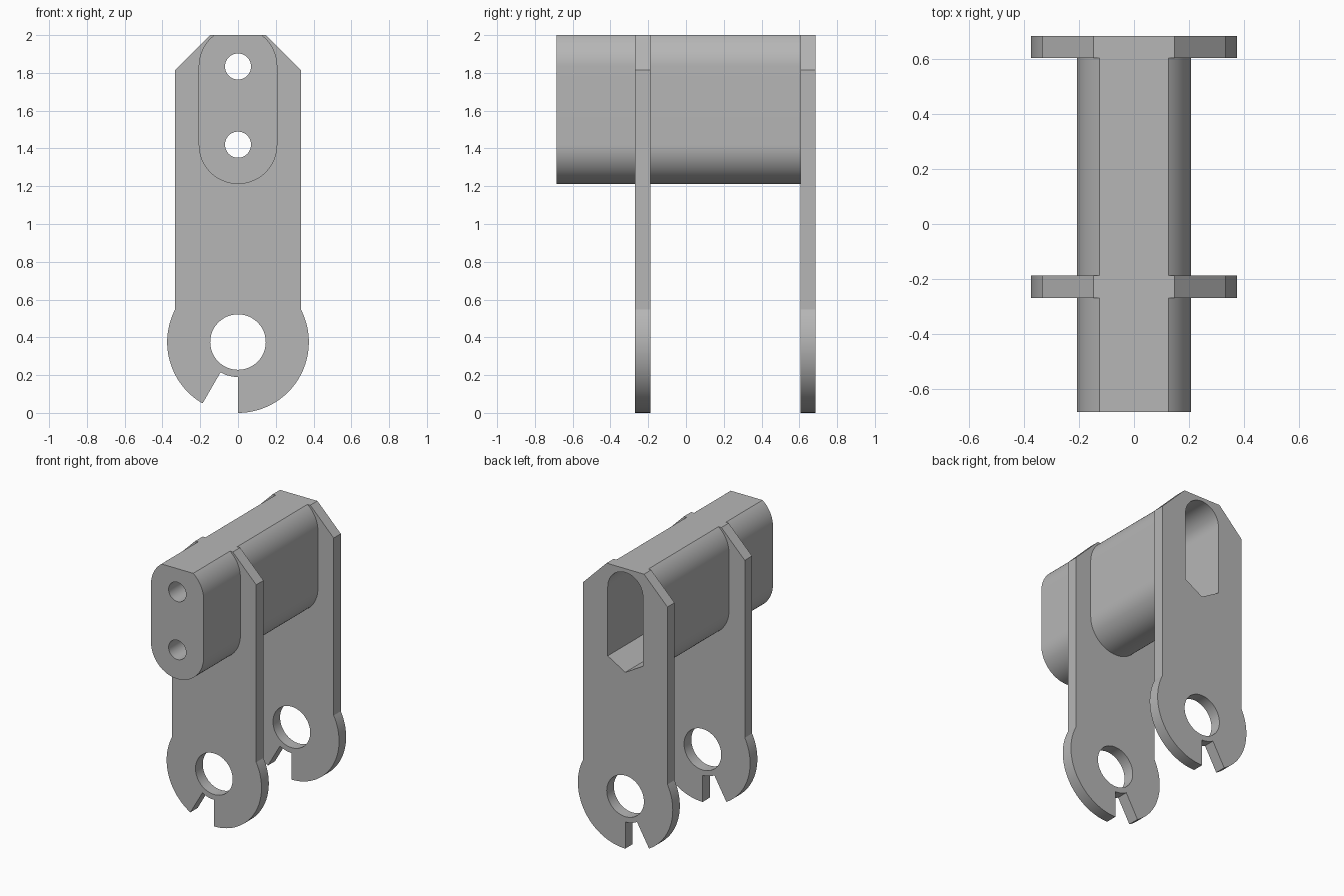
import bpy, bmesh
from math import cos, sin, radians, sqrt, acos, degrees, tan

if "Cube" in bpy.data.objects:
    bpy.data.objects.remove(bpy.data.objects["Cube"], do_unlink=True)

grey = bpy.data.materials.new("plain grey")
grey.use_nodes = True
colour = (0.47, 0.47, 0.47, 1)
grey.diffuse_color = colour
grey.node_tree.nodes["Principled BSDF"].inputs["Base Color"].default_value = colour


def arc(cz, r, start, end, steps=32):
    """Points (x, z) along an arc centred on x = 0, angles in degrees."""
    angles = [radians(start + (end - start) * i / steps) for i in range(steps + 1)]
    return [(r * cos(a), cz + r * sin(a)) for a in angles]


def prism(name, profile, y0, y1):
    """Extrude a closed x-z profile along y."""
    bm = bmesh.new()
    face = bm.faces.new([bm.verts.new((x, y0, z)) for x, z in profile])
    grown = bmesh.ops.extrude_face_region(bm, geom=[face])["geom"]
    verts = [v for v in grown if isinstance(v, bmesh.types.BMVert)]
    bmesh.ops.translate(bm, verts=verts, vec=(0, y1 - y0, 0))
    bmesh.ops.recalc_face_normals(bm, faces=bm.faces)
    mesh = bpy.data.meshes.new(name)
    bm.to_mesh(mesh)
    bm.free()
    mesh.materials.append(grey)
    obj = bpy.data.objects.new(name, mesh)
    bpy.context.collection.objects.link(obj)
    return obj


def combine(target, tool, operation):
    """Apply a boolean and discard the tool."""
    tool.hide_render = True
    mod = target.modifiers.new(operation.lower(), "BOOLEAN")
    mod.operation, mod.solver, mod.object = operation, "EXACT", tool
    bpy.context.view_layer.objects.active = target
    bpy.ops.object.modifier_apply(modifier=mod.name)
    bpy.data.objects.remove(tool, do_unlink=True)


TOP, HIGH, LOW, EYE = 2.0, 1.834, 1.42, 0.375

# Long rounded block, cut flat along its top
r = 0.208
flat = degrees(acos(sqrt(r * r - (TOP - HIGH) ** 2) / r))
block = arc(HIGH, r, 0, flat) + arc(HIGH, r, 180 - flat, 180) + arc(LOW, r, 180, 360)
bracket = prism("clevis_bracket", block, -0.685, 0.645)

# Two hanging plates with a round, notched lower end
half = 0.333
side = degrees(acos(half / EYE))
plate = arc(EYE, EYE, -90, side, 48)
plate += [(half, 1.815), (0.148, TOP), (-0.148, TOP), (-half, 1.815)]
plate += arc(EYE, EYE, 180 - side, 240) + arc(EYE, 0.185, 240, 270, 8)
for y0, y1 in ((-0.27, -0.188), (0.605, 0.685)):
    combine(bracket, prism("hanging_plate", plate, y0, y1), "UNION")

# Deep slot from the back with a round top and a pointed bottom
s = 0.139
slot = arc(HIGH, s, 0, 180)
drop = s * tan(radians(30))
slot += [(-s, LOW - drop), (0, LOW - 2 * drop), (s, LOW - drop)]
combine(bracket, prism("back_slot", slot, -0.3, 0.8), "DIFFERENCE")

# Two bolt holes and the large eye through both plates
for z, radius in ((HIGH, 0.069), (LOW, 0.069), (EYE, 0.147)):
    circle = arc(z, radius, 0, 360, 48)[:-1]
    combine(bracket, prism("round_hole", circle, -0.8, 0.8), "DIFFERENCE")

# Smooth the curves and keep the edges crisp
bpy.ops.object.select_all(action="DESELECT")
bracket.select_set(True)
bpy.context.view_layer.objects.active = bracket
bpy.ops.object.shade_smooth_by_angle(angle=radians(20))
